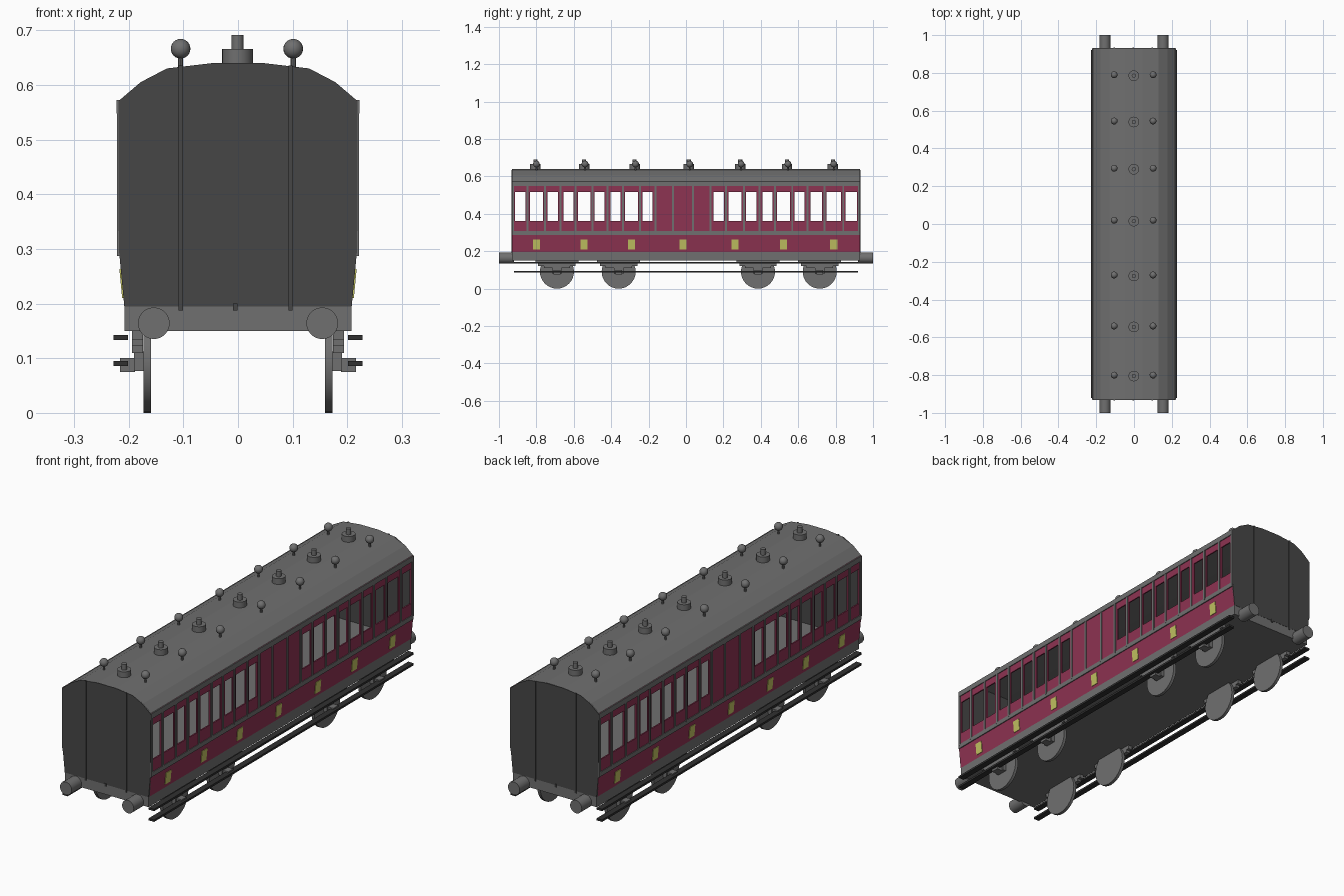
import bpy, bmesh, math
from mathutils import Matrix, Vector

if "Cube" in bpy.data.objects:
    bpy.data.objects.remove(bpy.data.objects["Cube"])


def material(name, rgb):
    m = bpy.data.materials.new(name)
    m.diffuse_color = (*rgb, 1)
    m.use_nodes = True
    m.node_tree.nodes["Principled BSDF"].inputs["Base Color"].default_value = m.diffuse_color
    return m


CRIMSON = material("crimson", (0.27, 0.033, 0.085))
GREY = material("mid grey", (0.16, 0.16, 0.16))
DARK = material("dark grey", (0.062, 0.062, 0.062))
BLACK = material("near black", (0.03, 0.03, 0.03))
YELLOW = material("yellow", (0.54, 0.54, 0.12))


def finish(name, bm, mats, mirror="", thick=0, smooth=False):
    me = bpy.data.meshes.new(name)
    bm.to_mesh(me)
    bm.free()
    ob = bpy.data.objects.new(name, me)
    bpy.context.collection.objects.link(ob)
    for m in mats:
        me.materials.append(m)
    if smooth:
        bpy.ops.object.select_all(action="DESELECT")
        ob.select_set(True)
        bpy.context.view_layer.objects.active = ob
        bpy.ops.object.shade_smooth_by_angle(angle=math.radians(35))
    if thick:
        mod = ob.modifiers.new("thickness", "SOLIDIFY")
        mod.thickness, mod.offset = thick, -1
    if mirror:
        mod = ob.modifiers.new("mirror", "MIRROR")
        mod.use_axis = ["x" in mirror, "y" in mirror, False]
    return ob


def box(bm, x0, x1, y0, y1, z0, z1):
    size = Matrix.Diagonal((x1 - x0, y1 - y0, z1 - z0, 1))
    mid = Matrix.Translation(((x0 + x1) / 2, (y0 + y1) / 2, (z0 + z1) / 2))
    bmesh.ops.create_cube(bm, size=1, matrix=mid @ size)


def rod(bm, axis, centre, r, length, seg=24):
    rot = Vector((0, 0, 1)).rotation_difference(Vector(axis)).to_matrix().to_4x4()
    bmesh.ops.create_cone(bm, cap_ends=True, segments=seg, radius1=r, radius2=r,
                          depth=length, matrix=Matrix.Translation(centre) @ rot)


L = 0.93
BOUNDS = [-L, -0.67, -0.42, -0.163, 0.131, 0.393, 0.65, L]   # compartment ends
COMPS = list(zip(BOUNDS, BOUNDS[1:]))
MIDS = [(a + b) / 2 for a, b in COMPS]
WINDOWS = [(0.06, 0.275), (0.365, 0.635), (0.725, 0.94)]     # share of compartment
SIDE = [(0.208, 0.195), (0.218, 0.3)]
ROOF = [(0.219, 0.57), (0.178, 0.605), (0.13, 0.63), (0.045, 0.64)]

# side walls: grid of cells with the window cells left open
ys, holes = [BOUNDS[0]], set()
for i, (a, b) in enumerate(COMPS):
    for f0, f1 in WINDOWS:
        if i != 3:                                            # middle one is blank
            holes.add(len(ys))
        ys += [a + f0 * (b - a), a + f1 * (b - a)]
    ys.append(b)
zs = [0.195, 0.3, 0.361, 0.516, 0.572]
bm = bmesh.new()
grid = [[bm.verts.new((0.208 if z < 0.2 else 0.218, y, z)) for z in zs] for y in ys]
for i in range(len(ys) - 1):
    for j in range(len(zs) - 1):
        if not (i in holes and j == 2):
            bm.faces.new((grid[i][j], grid[i + 1][j], grid[i + 1][j + 1], grid[i][j + 1]))
finish("side_wall", bm, [CRIMSON], "x", 0.006)

# grey beading: waist rail, cornice and uprights
bm = bmesh.new()
box(bm, 0.213, 0.221, -L, L, 0.287, 0.307)
box(bm, 0.214, 0.222, -L, L, 0.548, 0.572)
for a, b in COMPS:
    for f in (0, 0.32, 0.68, 1):
        y = max(-L + 0.005, min(L - 0.005, a + f * (b - a)))
        box(bm, 0.214, 0.2215, y - 0.005, y + 0.005, 0.3, 0.55)
finish("side_beading", bm, [GREY], "x")

# yellow door plates, leaning with the lower wall
bm = bmesh.new()
for y in MIDS:
    vs = [bm.verts.new((0.2095 + (z - 0.195) * 0.095 + 0.001, y + d, z))
          for d, z in ((-0.019, 0.21), (0.019, 0.21), (0.019, 0.263), (-0.019, 0.263))]
    bm.faces.new(vs)
finish("door_plate", bm, [YELLOW], "x", 0.004)

# roof shell
bm = bmesh.new()
arc = ROOF + [(-x, z) for x, z in reversed(ROOF)]
rows = [[bm.verts.new((x, y, z)) for x, z in arc] for y in (-L, L)]
for k in range(len(arc) - 1):
    bm.faces.new((rows[0][k], rows[1][k], rows[1][k + 1], rows[0][k + 1]))
bmesh.ops.recalc_face_normals(bm, faces=bm.faces)
if sum(f.normal.z for f in bm.faces) < 0:
    bmesh.ops.reverse_faces(bm, faces=bm.faces)
finish("roof", bm, [GREY], thick=0.006)

# end walls
bm = bmesh.new()
half = SIDE + ROOF
outline = half + [(-x, z) for x, z in reversed(half)]
bm.faces.new([bm.verts.new((x, -L - 0.001, z)) for x, z in outline])
finish("end_wall", bm, [DARK], "y", 0.008)

# thin pipes down the end walls
bm = bmesh.new()
for x, top in ((-0.105, 0.635), (0.096, 0.635), (-0.005, 0.2)):
    box(bm, x - 0.004, x + 0.004, -L - 0.004, -L + 0.002, 0.187, top)
finish("end_pipes", bm, [DARK], "y")

# floor and underframe
bm = bmesh.new()
box(bm, -0.208, 0.208, -L, L, 0.15, 0.197)
finish("underframe", bm, [GREY])

# buffers
bm = bmesh.new()
rod(bm, (0, 1, 0), (0.154, -0.96, 0.164), 0.029, 0.08)
finish("buffer", bm, [GREY], "xy", smooth=True)

# wheels, leaf springs and axle boxes
wheels, springs = bmesh.new(), bmesh.new()
for y in (-0.69, -0.36, 0.385, 0.715):
    rod(wheels, (1, 0, 0), (0.166, y, 0.091), 0.091, 0.014, 32)
    for h, z0, z1 in ((0.115, 0.133, 0.152), (0.1, 0.122, 0.133), (0.07, 0.11, 0.122)):
        box(springs, 0.174, 0.194, y - h, y + h, z0, z1)
    box(springs, 0.172, 0.19, y - 0.025, y + 0.025, 0.077, 0.112)
    box(springs, 0.188, 0.216, y - 0.018, y + 0.018, 0.075, 0.1)
finish("wheel", wheels, [GREY], "x", smooth=True)
finish("spring_and_axle_box", springs, [GREY], "x")

# two long footboards on each side
bm = bmesh.new()
for z in (0.138, 0.09):
    box(bm, 0.201, 0.228, -0.92, 0.92, z - 0.0045, z + 0.0045)
finish("footboard", bm, [BLACK], "x")

# roof vents and lamps over each compartment
vents, lamps = bmesh.new(), bmesh.new()
for y in (-0.805, -0.545, -0.275, 0.015, 0.29, 0.54, 0.785):
    rod(vents, (0, 0, 1), (-0.001, y, 0.65), 0.028, 0.032)
    rod(vents, (0, 0, 1), (-0.001, y, 0.675), 0.011, 0.032, 16)
    for x in (-0.105, 0.101):
        rod(lamps, (0, 0, 1), (x, y + 0.005, 0.64), 0.005, 0.03, 10)
        bmesh.ops.create_uvsphere(lamps, u_segments=20, v_segments=12, radius=0.018,
                                  matrix=Matrix.Translation((x, y + 0.005, 0.666)))
finish("roof_vent", vents, [GREY], smooth=True)
finish("roof_lamp", lamps, [GREY], smooth=True)
